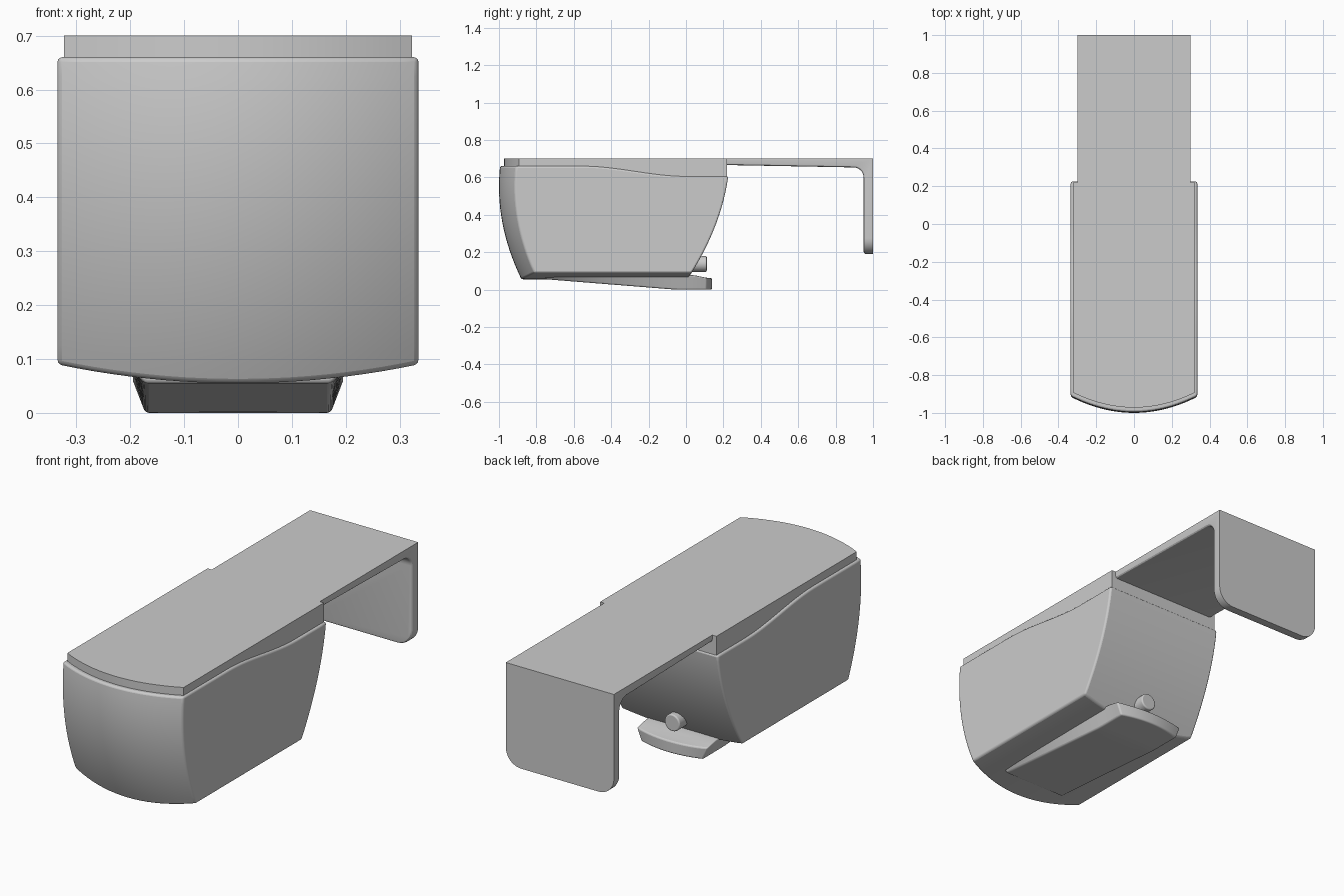
import bpy, bmesh, math
from mathutils import Vector

if "Cube" in bpy.data.objects:
    bpy.data.objects.remove(bpy.data.objects["Cube"])


def finish(name, bm, bevel=0.0, segments=3, angle=30):
    bmesh.ops.recalc_face_normals(bm, faces=bm.faces[:])
    mesh = bpy.data.meshes.new(name)
    bm.to_mesh(mesh)
    bm.free()
    ob = bpy.data.objects.new(name, mesh)
    bpy.context.collection.objects.link(ob)
    if bevel:
        m = ob.modifiers.new("soft_edges", 'BEVEL')
        m.width, m.segments = bevel, segments
        m.limit_method, m.angle_limit = 'ANGLE', math.radians(angle)
    bpy.ops.object.select_all(action='DESELECT')
    bpy.context.view_layer.objects.active = ob
    ob.select_set(True)
    bpy.ops.object.shade_smooth_by_angle(angle=math.radians(28))
    return ob


def grid_box(name, P, nu, nv, nt, **kw):
    """Closed box skin, shaped by P(u in -1..1, v in 0..1 front to back, t in 0..1 up)."""
    bm = bmesh.new()
    cache = {}

    def vert(i, j, k):
        if (i, j, k) not in cache:
            cache[i, j, k] = bm.verts.new(P(2 * i / nu - 1, j / nv, k / nt))
        return cache[i, j, k]

    for k in (0, nt):
        for i in range(nu):
            for j in range(nv):
                bm.faces.new([vert(i, j, k), vert(i + 1, j, k), vert(i + 1, j + 1, k), vert(i, j + 1, k)])
    for k in range(nt):
        for j in (0, nv):
            for i in range(nu):
                bm.faces.new([vert(i, j, k), vert(i + 1, j, k), vert(i + 1, j, k + 1), vert(i, j, k + 1)])
        for i in (0, nu):
            for j in range(nv):
                bm.faces.new([vert(i, j, k), vert(i, j + 1, k), vert(i, j + 1, k + 1), vert(i, j, k + 1)])
    return finish(name, bm, **kw)


def lerp(a, b, t):
    return a + (b - a) * t


def smooth(a, b, x):
    s = min(1, max(0, (x - a) / (b - a)))
    return s * s * (3 - 2 * s)


def rim(y):
    return 0.66 - 0.055 * smooth(-0.55, 0.0, y)


# Main housing: bowed front, raked back, crowned underside, wavy rim
def body_point(u, v, t):
    low = 0.09 - 0.035 * (1 - u * u)
    z = lerp(low, 0.64, t)
    for _ in range(3):
        front = -1.0 + 0.49 * (z - 0.55) ** 2 + 0.085 * u * u
        back = 0.225 + 0.283 * (z - 0.6) - 0.472 * (z - 0.6) * (z - 0.3)
        y = lerp(front, back, v)
        z = lerp(low, rim(y), t)
    return Vector((0.335 * u, y, z))


grid_box("housing", body_point, 20, 28, 16, bevel=0.009)


# Top plate set slightly inside the rim
def plate_point(u, v, t):
    y = lerp(-0.972 + 0.08 * u * u, 0.22, v)
    return Vector((0.323 * u, y, lerp(rim(y) - 0.01, 0.7, t)))


grid_box("top_plate", plate_point, 20, 28, 1)


# Underside pad that runs out into a release tab
def tab_point(u, v, t):
    y = lerp(-0.75, 0.14 - 0.03 * u * u, v)
    low = 0.055 * max(0, (-0.06 - y) / 0.69)
    high = 0.078 - 0.018 * smooth(0.02, 0.14, y)
    return Vector((lerp(0.172, 0.197, t) * u, y, lerp(low, high, t)))


grid_box("release_tab", tab_point, 16, 24, 1, bevel=0.007)

# Round button on the back
bm = bmesh.new()
bmesh.ops.create_cone(bm, cap_ends=True, segments=40, radius1=0.042, radius2=0.042, depth=0.1)
for v in bm.verts:
    v.co = Vector((v.co.x, v.co.z + 0.061, v.co.y + 0.137))
finish("button", bm, bevel=0.006)

# Rear bracket: arm and hanging plate from one side profile
fillet = [(0.895 + 0.055 * math.sin(a), 0.598 + 0.055 * math.cos(a))
          for a in (math.pi / 2 * i / 8 for i in range(9))]
profile = [(0.2, 0.7), (0.2, 0.666)] + fillet + [(0.95, 0.19), (1.0, 0.19), (1.0, 0.7)]
bm = bmesh.new()
face = bm.faces.new([bm.verts.new((-0.3, y, z)) for y, z in profile])
new = bmesh.ops.extrude_face_region(bm, geom=[face])["geom"]
bmesh.ops.translate(bm, vec=(0.6, 0, 0), verts=[g for g in new if isinstance(g, bmesh.types.BMVert)])
bmesh.ops.recalc_face_normals(bm, faces=bm.faces[:])
# Rounded lower corners
corners = [e for e in bm.edges if all(v.co.z < 0.2 for v in e.verts)
           and abs(e.verts[0].co.y - e.verts[1].co.y) > 0.01]
bmesh.ops.bevel(bm, geom=corners, offset=0.085, segments=8, profile=0.5, affect='EDGES')
# Softened inner border
inner = [e for e in bm.edges if all(v.co.y < 0.96 and v.co.z < 0.69 for v in e.verts)
         and any(v.co.y > 0.25 for v in e.verts) and e.calc_face_angle(0) > 1.0]
bmesh.ops.bevel(bm, geom=inner, offset=0.012, segments=3, profile=0.5, affect='EDGES')
finish("rear_bracket", bm)
